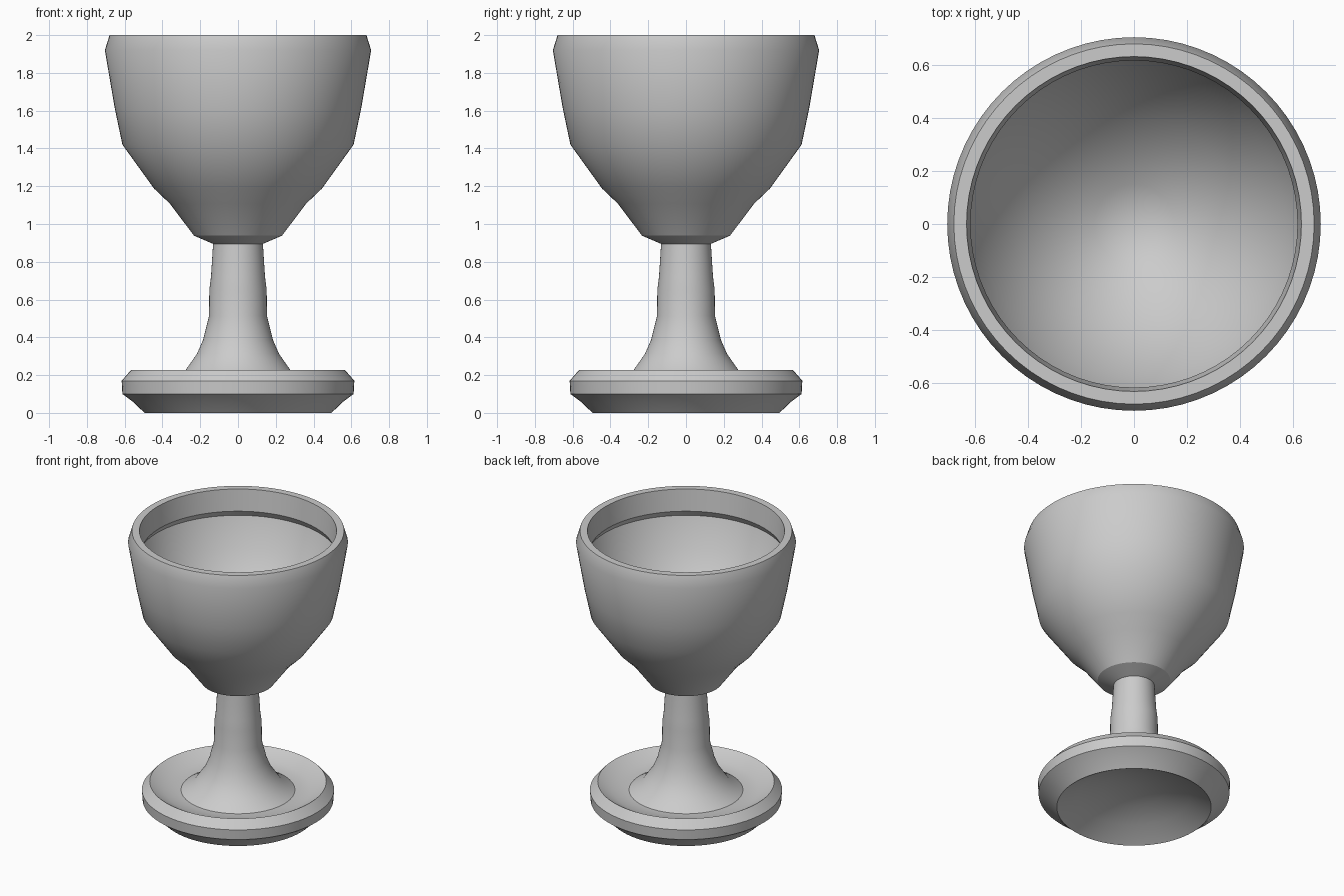
import bpy
import bmesh
from math import cos, sin, tau, radians

SEGMENTS = 72

cube = bpy.data.objects.get("Cube")
if cube:
    bpy.data.objects.remove(cube, do_unlink=True)

# Single plain grey material
grey = bpy.data.materials.new("plain grey")
grey.use_nodes = True
grey.diffuse_color = (0.6, 0.6, 0.6, 1)
grey.node_tree.nodes["Principled BSDF"].inputs["Base Color"].default_value = grey.diffuse_color


def lathe(name, profile):
    """Turn a (radius, height) profile, listed up the outside, around z."""
    bm = bmesh.new()
    rings = []
    for r, z in profile:
        rings.append([bm.verts.new((r * cos(tau * k / SEGMENTS), r * sin(tau * k / SEGMENTS), z))
                      for k in range(SEGMENTS)])
    for low, high in zip(rings, rings[1:]):
        for k in range(SEGMENTS):
            n = (k + 1) % SEGMENTS
            bm.faces.new((low[k], low[n], high[n], high[k]))
    # Close the tips that lie on the axis
    bmesh.ops.remove_doubles(bm, verts=bm.verts[:], dist=0.0001)
    mesh = bpy.data.meshes.new(name)
    bm.to_mesh(mesh)
    bm.free()
    mesh.materials.append(grey)
    obj = bpy.data.objects.new(name, mesh)
    bpy.context.collection.objects.link(obj)
    bpy.ops.object.select_all(action='DESELECT')
    obj.select_set(True)
    bpy.context.view_layer.objects.active = obj
    bpy.ops.object.shade_smooth_by_angle(angle=radians(30))
    return obj


# Foot: hollow underside, chamfered rim, shallow dish on top
lathe("foot", [
    (0, 0.16), (0.2, 0.125), (0.36, 0.075), (0.495, 0),
    (0.555, 0.058), (0.612, 0.10), (0.616, 0.17), (0.566, 0.227),
    (0.465, 0.172), (0.365, 0.167),
])

# Stem: flares down into the foot
lathe("stem", [
    (0.365, 0.167), (0.28, 0.223), (0.217, 0.313), (0.185, 0.387),
    (0.153, 0.514), (0.152, 0.65), (0.143, 0.72), (0.132, 0.895),
])

# Cup: outer wall, rim, undercut lip and bowl interior
lathe("cup", [
    (0.132, 0.895), (0.233, 0.938), (0.36, 1.107), (0.444, 1.187),
    (0.612, 1.42), (0.652, 1.61), (0.705, 1.92), (0.68, 2),
    (0.632, 2), (0.617, 1.85), (0.64, 1.81),
    (0.57, 1.61), (0.40, 1.37), (0.15, 1.17), (0, 1.14),
])
